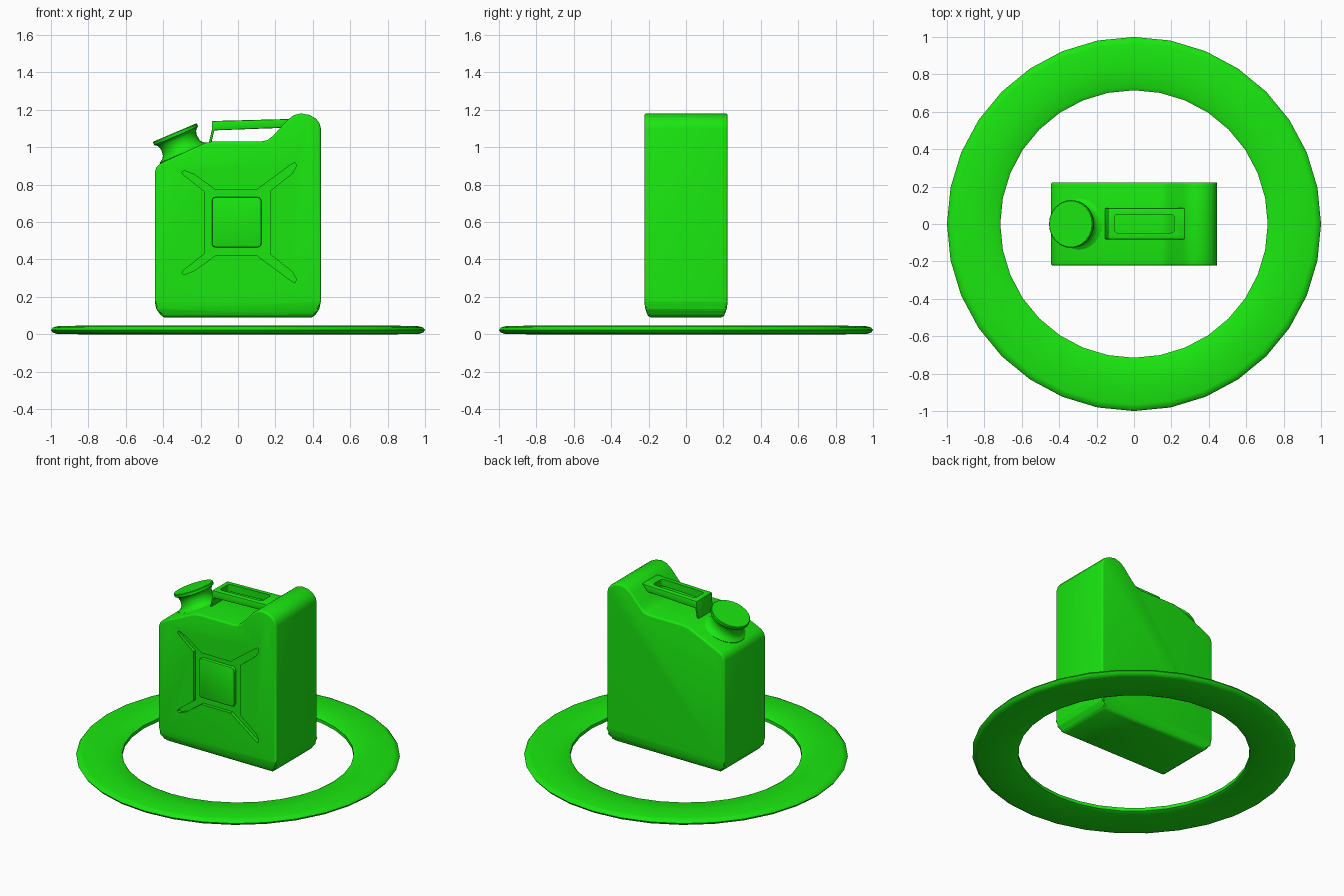
import bpy, bmesh
from math import radians, pi
from mathutils import Matrix, Vector

if "Cube" in bpy.data.objects:
    bpy.data.objects.remove(bpy.data.objects["Cube"])

green = bpy.data.materials.new("green")
green.diffuse_color = (0.01, 0.8, 0.005, 1)
green.use_nodes = True
green.node_tree.nodes["Principled BSDF"].inputs["Base Color"].default_value = green.diffuse_color


def make(name, bm):
    bmesh.ops.recalc_face_normals(bm, faces=bm.faces)
    me = bpy.data.meshes.new(name)
    bm.to_mesh(me)
    bm.free()
    ob = bpy.data.objects.new(name, me)
    bpy.context.collection.objects.link(ob)
    me.materials.append(green)
    return ob


def activate(ob):
    bpy.ops.object.select_all(action='DESELECT')
    ob.select_set(True)
    bpy.context.view_layer.objects.active = ob


def smooth(ob, angle=35):
    activate(ob)
    bpy.ops.object.shade_smooth_by_angle(angle=radians(angle))


def bevel(ob, width, segments=2, angle=45):
    m = ob.modifiers.new("bevel", 'BEVEL')
    m.width, m.segments = width, segments
    m.limit_method, m.angle_limit = 'ANGLE', radians(angle)
    activate(ob)
    bpy.ops.object.modifier_apply(modifier=m.name)


def cut(ob, cutter):
    m = ob.modifiers.new("cut", 'BOOLEAN')
    m.operation, m.object, m.solver = 'DIFFERENCE', cutter, 'EXACT'
    activate(ob)
    bpy.ops.object.modifier_apply(modifier=m.name)
    bpy.data.objects.remove(cutter)


def prism_bm(pts, y0, y1):
    # extrude an x-z outline along y
    bm = bmesh.new()
    f = bm.faces.new([bm.verts.new((x, y0, z)) for x, z in pts])
    r = bmesh.ops.extrude_face_region(bm, geom=[f], use_keep_orig=True)
    vs = [v for v in r["geom"] if isinstance(v, bmesh.types.BMVert)]
    bmesh.ops.translate(bm, verts=vs, vec=(0, y1 - y0, 0))
    return bm


def lathe(name, pts, steps, closed=False):
    bm = bmesh.new()
    vs = [bm.verts.new((r, 0, z)) for r, z in pts]
    es = [bm.edges.new(p) for p in zip(vs, vs[1:])]
    if closed:
        es.append(bm.edges.new((vs[-1], vs[0])))
    bmesh.ops.spin(bm, geom=vs + es, cent=(0, 0, 0), axis=(0, 0, 1),
                   angle=2 * pi, steps=steps)
    bmesh.ops.remove_doubles(bm, verts=bm.verts, dist=1e-4)
    return make(name, bm)


# flat ring around the base
ring = lathe("base_ring", [(0.715, 0.01), (0.715, 0.032), (0.735, 0.043), (0.85, 0.046),
                           (0.965, 0.043), (0.99, 0.036), (1, 0.023), (0.99, 0.009),
                           (0.965, 0.001), (0.85, 0), (0.735, 0.001)], 32, True)
smooth(ring, 50)

# can body
D = 0.223
outline = [(-0.395, 0.09), (0.395, 0.09), (0.415, 0.105), (0.435, 0.135), (0.443, 0.175),
           (0.443, 1.10), (0.435, 1.13), (0.415, 1.155), (0.38, 1.173), (0.335, 1.181),
           (0.295, 1.17), (0.26, 1.142), (0.205, 1.08), (0.18, 1.055), (0.155, 1.037),
           (0.12, 1.03), (-0.14, 1.03), (-0.18, 1.021), (-0.39, 0.925), (-0.42, 0.91),
           (-0.438, 0.89), (-0.445, 0.865), (-0.445, 0.175), (-0.437, 0.135), (-0.415, 0.105)]
bm = prism_bm(outline, -D, D)
for z in (0.175, 0.135, 0.105):
    bmesh.ops.bisect_plane(bm, geom=bm.verts[:] + bm.edges[:] + bm.faces[:],
                           plane_co=(0, 0, z), plane_no=(0, 0, 1))
for v in bm.verts:
    t = max(0, (0.175 - v.co.z) / 0.085)
    v.co.y *= 1 - 0.11 * t * t
body = make("can_body", bm)
bevel(body, 0.014, 3)

# sunken cross on the front, mirrored top to bottom
half = [(-0.18, 0.765), (-0.295, 0.855), (-0.30, 0.868), (-0.285, 0.874), (-0.235, 0.855),
        (-0.12, 0.772), (0.10, 0.772), (0.28, 0.905), (0.305, 0.92), (0.312, 0.90),
        (0.29, 0.86), (0.17, 0.765)]
cross = half + [(x, 1.194 - z) for x, z in reversed(half)]
cut(body, make("cross_cutter", prism_bm(cross, -0.3, -D + 0.022)))
smooth(body)

# raised square in the middle of the cross
bm = prism_bm([(-0.14, 0.465), (0.125, 0.465), (0.125, 0.733), (-0.14, 0.733)],
              -D, -D + 0.04)
es = [e for e in bm.edges if abs((e.verts[0].co - e.verts[1].co).y) > 0.01]
bmesh.ops.bevel(bm, geom=es, offset=0.02, segments=3, profile=0.5, affect='EDGES')
panel = make("front_panel", bm)
bevel(panel, 0.008)
smooth(panel)

# tilted neck and cap
cap = lathe("neck_and_cap", [(0, -0.03), (0.138, -0.03), (0.138, 0.0), (0.118, 0.012),
                             (0.106, 0.03), (0.103, 0.06), (0.108, 0.08), (0.116, 0.092),
                             (0.127, 0.098), (0.128, 0.114), (0.124, 0.118), (0, 0.118)], 24)
cap.data.transform(Matrix.Translation((-0.292, 0, 0.97)) @ Matrix.Rotation(radians(-23), 4, 'Y'))
smooth(cap, 40)

# slotted carrying handle with its thin leg
handle = make("handle", prism_bm([(-0.14, 1.14), (-0.14, 1.09), (-0.157, 1.02), (-0.143, 1.02),
                                  (-0.127, 1.09), (0.28, 1.105), (0.28, 1.151)], -0.082, 0.085))
bevel(handle, 0.006, 2, 60)
bm = bmesh.new()
bmesh.ops.create_cube(bm, size=1, matrix=Matrix.Translation((0.055, 0.002, 1.13))
                      @ Matrix.Diagonal((0.32, 0.1, 0.2, 1)))
es = [e for e in bm.edges if abs((e.verts[0].co - e.verts[1].co).z) > 0.1]
bmesh.ops.bevel(bm, geom=es, offset=0.018, segments=3, profile=0.5, affect='EDGES')
cut(handle, make("slot_cutter", bm))
smooth(handle)
